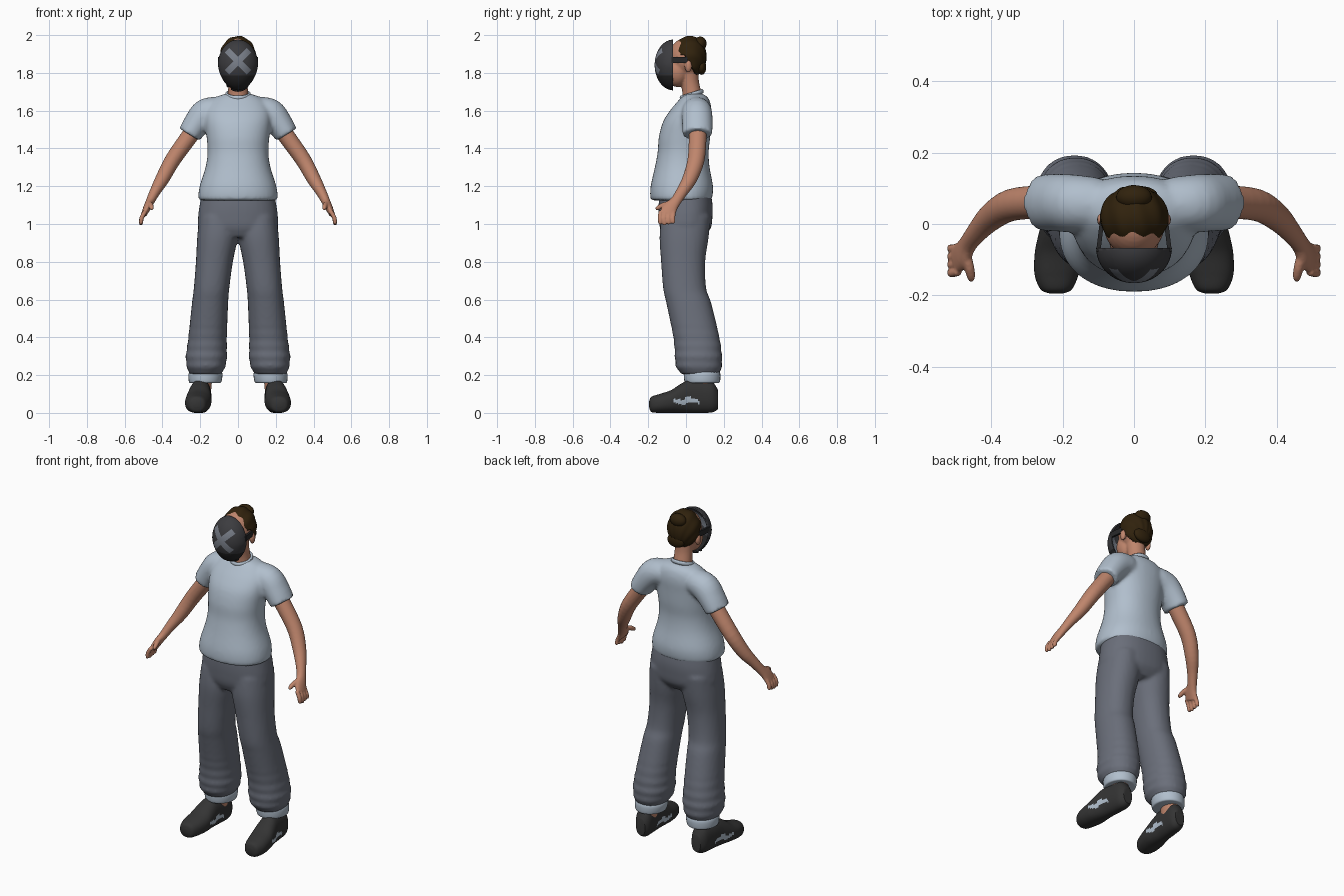
import bpy, bmesh, math
from mathutils import Vector, Matrix

cube = bpy.data.objects.get("Cube")
if cube:
    bpy.data.objects.remove(cube, do_unlink=True)


def material(name, rgb):
    mat = bpy.data.materials.new(name)
    mat.use_nodes = True
    mat.diffuse_color = (*rgb, 1)
    shader = next(n for n in mat.node_tree.nodes if n.type == 'BSDF_PRINCIPLED')
    shader.inputs["Base Color"].default_value = (*rgb, 1)
    shader.inputs["Roughness"].default_value = 0.8
    return mat


SHIRT = material("pale blue cotton", (.44, .52, .61))
PANTS = material("grey cloth", (.145, .158, .195))
SKIN = material("skin", (.52, .235, .15))
HAIR = material("dark brown hair", (.03, .016, .004))
SHOE = material("black rubber", (.034, .034, .034))
MASK = material("charcoal mask", (.045, .045, .05))
JAW = material("black mask", (.02, .02, .021))
CROSS = material("grey paint", (.19, .21, .25))

Z, Y = Vector((0, 0, 1)), Vector((0, 1, 0))


def spline(rings, steps):
    """Smoothly resample a list of rings."""
    out = []
    for i in range(len(rings) - 1):
        a, b = rings[max(i - 1, 0)], rings[i]
        c, d = rings[i + 1], rings[min(i + 2, len(rings) - 1)]
        for k in range(steps):
            t = k / steps
            out.append([q + t * ((r - p) / 2 + t * (p - 2.5 * q + 2 * r - s / 2
                        + t * (1.5 * (q - r) + (s - p) / 2)))
                        for p, q, r, s in zip(a, b, c, d)])
    return out + [list(rings[-1])]


def loft(bm, rings, axis=None, ref=Y, side=1, n=28, power=2, steps=4, fold=0):
    """Skin rings (x, y, z, radius u, radius v) into a closed tube."""
    rings = spline([(r[0] * side, *r[1:]) for r in rings], steps)
    pts = [Vector(r[:3]) for r in rings]
    loops, faces = [], []
    for i, r in enumerate(rings):
        t = axis or (pts[min(i + 1, len(pts) - 1)] - pts[max(i - 1, 0)]).normalized()
        v = (ref - t * t.dot(ref)).normalized()
        u = v.cross(t)
        puff = 1 + fold * math.sin(r[2] * 110) * max(0, min(1, (.5 - r[2]) * 5))
        loop = []
        for k in range(n):
            a = math.tau * k / n
            c, s = math.cos(a), math.sin(a)
            cu = math.copysign(abs(c) ** (2 / power), c) * r[3] * puff
            sv = math.copysign(abs(s) ** (2 / power), s) * r[4] * puff
            loop.append(bm.verts.new(pts[i] + u * cu + v * sv))
        loops.append(loop)
    for a, b in zip(loops, loops[1:]):
        for k in range(n):
            j = (k + 1) % n
            faces.append(bm.faces.new((a[k], a[j], b[j], b[k])))
    faces += [bm.faces.new(loops[0]), bm.faces.new(loops[-1])]
    bmesh.ops.recalc_face_normals(bm, faces=faces)


def ball(bm, center, radii, segments=32):
    m = Matrix.Translation(center) @ Matrix.Diagonal((*radii, 1))
    return bmesh.ops.create_uvsphere(bm, u_segments=segments, v_segments=segments // 2,
                                     radius=1, matrix=m)["verts"]


def finish(name, bm, *mats, voxel=0, smooth=0, thick=0):
    mesh = bpy.data.meshes.new(name)
    bm.to_mesh(mesh)
    bm.free()
    obj = bpy.data.objects.new(name, mesh)
    bpy.context.collection.objects.link(obj)
    for m in mats:
        mesh.materials.append(m)
    if thick:
        obj.modifiers.new("Thickness", 'SOLIDIFY').thickness = thick
    if voxel:
        mod = obj.modifiers.new("Blend", 'REMESH')
        mod.mode, mod.voxel_size, mod.use_smooth_shade = 'VOXEL', voxel, True
    if smooth:
        mod = obj.modifiers.new("Relax", 'SMOOTH')
        mod.factor, mod.iterations = .5, smooth
    for p in mesh.polygons:
        p.use_smooth = True
    if not voxel:
        bpy.ops.object.select_all(action='DESELECT')
        obj.select_set(True)
        bpy.context.view_layer.objects.active = obj
        bpy.ops.object.shade_smooth_by_angle(angle=math.radians(50))
    return obj


# Shirt: body and two short sleeves blended together
bm = bmesh.new()
loft(bm, [(0, -.025, 1.125, .2, .155), (0, -.025, 1.14, .21, .164), (0, -.022, 1.2, .203, .165),
          (0, -.02, 1.3, .172, .145), (0, -.015, 1.38, .161, .135), (0, -.008, 1.46, .166, .136),
          (0, .005, 1.54, .174, .127), (0, .025, 1.6, .172, .11), (0, .04, 1.645, .148, .088),
          (0, .045, 1.675, .11, .066), (0, .04, 1.69, .06, .045)], axis=Z, power=2.2, n=40)
for s in (1, -1):
    loft(bm, [(.1, .055, 1.605, .07, .075), (.17, .058, 1.585, .079, .081),
              (.22, .06, 1.53, .07, .081), (.257, .06, 1.473, .063, .079)], side=s)
finish("shirt", bm, SHIRT, voxel=.011, smooth=4)

# Collar: tilted ring, lower at the front
bm = bmesh.new()
tilt = Matrix.Translation((0, .03, 1.685)) @ Matrix.Rotation(.3, 4, 'X')
ring = [tilt @ Vector((.06 * math.cos(a), .058 * math.sin(a), 0))
        for a in (math.tau * i / 32 for i in range(33))]
loft(bm, [(*p, .008, .012) for p in ring], ref=Z, n=10, steps=1)
finish("collar", bm, SHIRT)

# Trousers: hips and two legs with folds near the ankle
bm = bmesh.new()
loft(bm, [(0, -.01, .93, .15, .105), (0, -.003, .98, .208, .135), (0, -.002, 1.04, .211, .142),
          (0, -.002, 1.1, .203, .143), (0, -.005, 1.17, .19, .135)], axis=Z, power=2.3, n=40)
for s in (1, -1):
    loft(bm, [(.105, .0, 1.04, .1, .13), (.109, -.01, .93, .107, .13), (.125, -.015, .8, .098, .117),
              (.14, -.007, .66, .094, .114), (.148, .015, .58, .096, .119),
              (.161, .055, .4, .102, .122), (.167, .066, .3, .109, .125),
              (.169, .068, .25, .103, .122), (.172, .075, .205, .085, .102)],
         axis=Z, side=s, power=2.2, steps=8, fold=.025)
finish("trousers", bm, PANTS, voxel=.011, smooth=3)

for s, label in ((1, "left"), (-1, "right")):
    # Rolled cuff
    bm = bmesh.new()
    loft(bm, [(.174, .086, .158, .076, .084), (.174, .086, .165, .086, .094),
              (.172, .085, .205, .09, .097), (.172, .083, .225, .08, .09)], axis=Z, side=s)
    finish(label + "_cuff", bm, SHIRT)

    # Ankle
    bm = bmesh.new()
    loft(bm, [(.187, .09, .1, .043, .06), (.18, .088, .2, .045, .06)], axis=Z, side=s)
    finish(label + "_ankle", bm, SKIN)

    # Shoe with a pale flash on each side
    bm = bmesh.new()
    loft(bm, [(.218, -.195, .045, .018, .016), (.218, -.183, .045, .044, .04),
              (.217, -.14, .05, .062, .05), (.21, -.08, .06, .068, .06),
              (.205, -.03, .076, .063, .076), (.2, .02, .088, .056, .088),
              (.195, .08, .086, .053, .086), (.19, .14, .083, .048, .08),
              (.187, .17, .07, .03, .05)],
         axis=Y, ref=Z, side=s, n=56, steps=8, power=2.3)
    bm.normal_update()
    for f in bm.faces:
        c = f.calc_center_median()
        wave = .063 + .006 * math.sin(c.y * 60)
        if abs(f.normal.x) > .5 and abs(c.y) < .07 and abs(c.z - wave) < .016 - abs(c.y) * .1:
            f.material_index = 1
    finish(label + "_shoe", bm, SHOE, SHIRT)

    # Arm, palm, fingers and thumb
    bm = bmesh.new()
    loft(bm, [(.21, .062, 1.53, .045, .05), (.26, .062, 1.46, .045, .047),
              (.345, .053, 1.34, .042, .045), (.4, .02, 1.24, .037, .039),
              (.44, -.022, 1.17, .028, .031), (.465, -.055, 1.12, .023, .029),
              (.482, -.085, 1.085, .02, .04), (.498, -.1, 1.05, .015, .042)], side=s)
    for i in range(4):
        y = -.134 + .023 * i
        tip = .996 + .004 * abs(i - 1)
        loft(bm, [(.492, y, 1.066, .012, .012), (.51, y - .004, 1.032, .012, .012),
                  (.513, y - .002, tip + .006, .011, .011), (.511, y, tip, .006, .006)],
             side=s, n=12)
    loft(bm, [(.472, -.08, 1.11, .014, .014), (.462, -.12, 1.1, .014, .014),
              (.457, -.148, 1.085, .012, .012), (.457, -.16, 1.077, .006, .006)],
         ref=Z, side=s, n=12)
    finish(label + "_arm", bm, SKIN, voxel=.005, smooth=2)

# Head, jaw, neck and ears
bm = bmesh.new()
ball(bm, (0, .0, 1.88), (.086, .092, .105))
ball(bm, (0, -.045, 1.81), (.07, .065, .085))
loft(bm, [(0, .035, 1.63, .06, .055), (0, .03, 1.7, .053, .05), (0, .018, 1.76, .052, .05),
          (0, .005, 1.84, .06, .06)], axis=Z)
for s in (1, -1):
    ball(bm, (s * .09, .012, 1.835), (.014, .02, .033), 16)
finish("head", bm, SKIN, voxel=.006, smooth=3)

# Swept-back hair: ridged shell trimmed along the hairline, with a tuft
bm = bmesh.new()
mid = Vector((0, .018, 1.885))
for v in ball(bm, mid, (.096, .09, .11), 72):
    d = v.co - mid
    v.co = mid + d * (1 + .018 * math.sin(11 * math.atan2(d.x, d.z + .12) * 2 + d.y * 25))
    if d.y > .03:
        v.co.x *= 1 - .8 * (d.y - .03)
low = []
for v in bm.verts:
    y = v.co.y
    line = 1.885 if y < -.01 else 1.885 - min(1, (y + .01) / .06) * .1
    if v.co.z < line or y < -.085:
        low.append(v)
bmesh.ops.delete(bm, geom=low, context='VERTS')
finish("hair", bm, HAIR, thick=.014)
bm = bmesh.new()
ball(bm, (0, .075, 1.955), (.05, .034, .037))
ball(bm, (.01, .083, 1.83), (.055, .024, .04))
finish("hair_tufts", bm, HAIR)

# Face mask: front half of an egg, cut along the painted cross and the jaw line
bm = bmesh.new()
mid = Vector((0, -.068, 1.842))
for v in ball(bm, mid, (.106, .098, .134), 64):
    drop = max(0, mid.z - v.co.z)
    v.co.x *= 1 - drop * .9
everything = lambda: bm.verts[:] + bm.edges[:] + bm.faces[:]
bmesh.ops.bisect_plane(bm, geom=everything(), plane_co=mid, plane_no=Y, clear_outer=True)
bmesh.ops.bisect_plane(bm, geom=everything(), plane_co=(0, 0, 1.785), plane_no=Z)
hub = Vector((0, 0, 1.862))
diagonals = [Vector((1, 0, 1)).normalized(), Vector((1, 0, -1)).normalized()]
for d in diagonals:
    for offset in (-.082, -.017, .017, .082):
        bmesh.ops.bisect_plane(bm, geom=everything(), plane_co=hub + d * offset, plane_no=d)
for f in bm.faces:
    c = f.calc_center_median()
    near, far = sorted(abs((c - hub).dot(d)) for d in diagonals)
    if c.z < 1.785:
        f.material_index = 1
    elif near < .017 and far < .082:
        f.material_index = 2
finish("face_mask", bm, MASK, JAW, CROSS, thick=.008)

# Mask straps running to the ears
bm = bmesh.new()
for s in (1, -1):
    m = (Matrix.Translation((s * .095, -.035, 1.868)) @ Matrix.Rotation(s * .12, 4, 'Z')
         @ Matrix.Diagonal((.012, .085, .032, 1)))
    bmesh.ops.create_cube(bm, size=1, matrix=m)
finish("mask_straps", bm, JAW)
